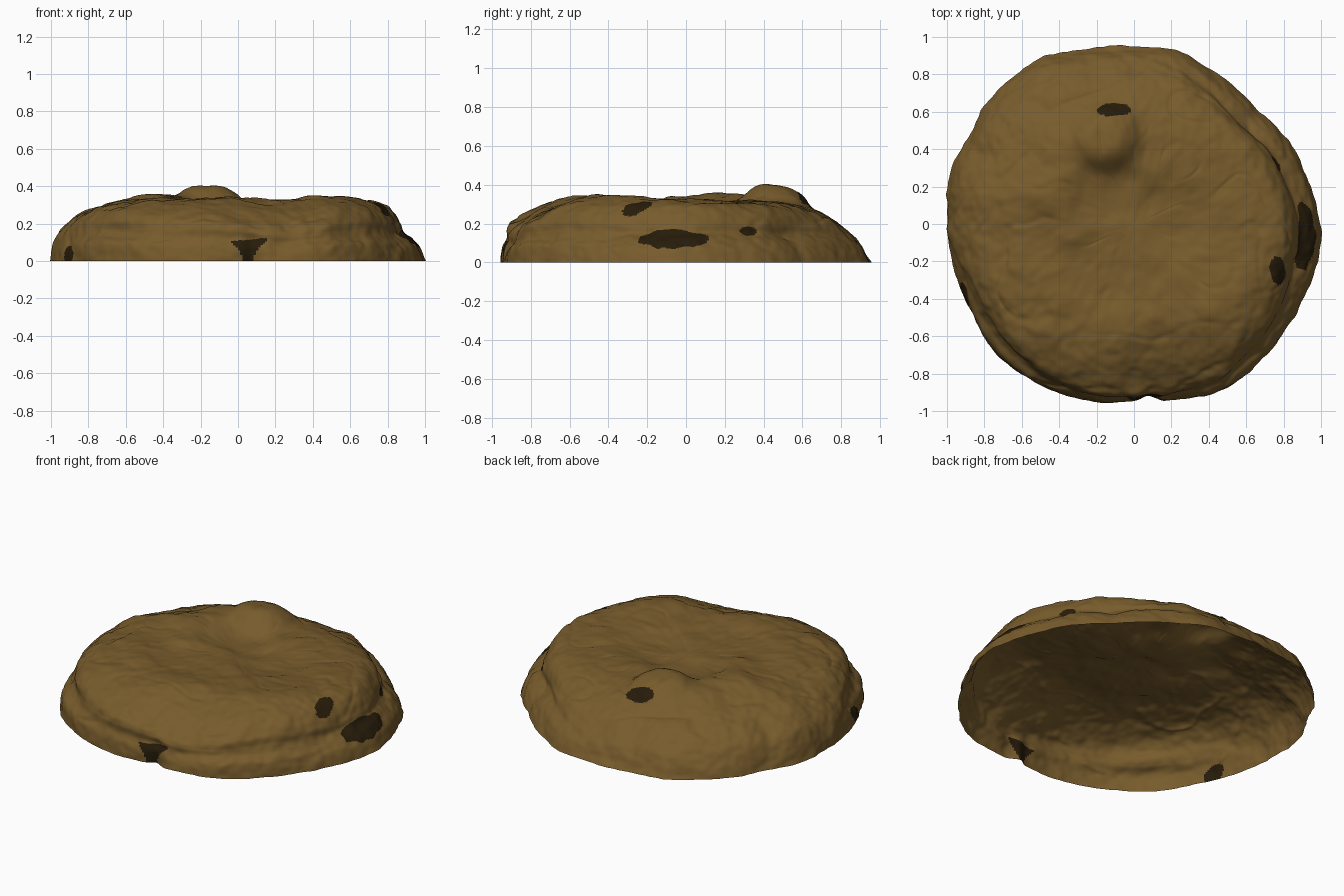
import bpy
import bmesh
import math
from mathutils import Vector, noise

cube = bpy.data.objects.get("Cube")
if cube:
    bpy.data.objects.remove(cube, do_unlink=True)

SEGMENTS = 480
STEPS = 14  # rings between two profile points

# Footprint radius, counter-clockwise from +x in equal steps
OUTLINE = [1.0, .96, .94, .9, .92, .95, .955, .97, 1.02, 1.02, 1.0, 1.02,
           1.0, .99, .99, 1.01, 1.0, .98, .955, .975, 1.01, 1.0, .99, 1.0]

# Side profiles (radius fraction, height) from centre to rim
LEFT = [(0, .31), (.3, .315), (.6, .33), (.77, .305), (.83, .265),
        (.87, .2), (.885, .155), (.93, .12), (.97, .07), (1, 0)]
BACK_LEFT = [(0, .31), (.3, .315), (.6, .31), (.73, .29), (.815, .255),
             (.86, .2), (.87, .15), (.93, .11), (.975, .06), (1, 0)]
BACK = [(0, .31), (.3, .325), (.6, .295), (.7, .26), (.8, .215),
        (.88, .155), (.93, .11), (.96, .07), (.98, .035), (1, 0)]
RIGHT = [(0, .31), (.3, .32), (.6, .32), (.75, .285), (.85, .245),
         (.91, .2), (.95, .155), (.975, .1), (.99, .05), (1, 0)]
STEPPED = [(0, .31), (.3, .315), (.6, .335), (.76, .315), (.86, .275),
           (.91, .22), (.92, .165), (.94, .13), (.985, .085), (1, 0)]
FRONT = [(0, .31), (.3, .315), (.58, .34), (.74, .31), (.86, .26),
         (.94, .22), (.968, .18), (.968, .135), (.99, .08), (1, 0)]
SIDES = [(0, LEFT), (45, BACK_LEFT), (90, BACK), (180, RIGHT),
         (225, STEPPED), (270, FRONT), (315, STEPPED), (360, LEFT)]

# Soft lumps and dips on top: x, y, size, height
LUMPS = [(-.14, .47, .16, .083), (-.34, .38, .15, .025), (-.43, .16, .14, .03),
         (-.33, -.03, .1, .02), (-.04, .16, .15, -.03), (.22, .02, .18, -.025),
         (.1, -.62, .1, -.012), (.5, -.4, .16, .01), (.27, -.84, .27, -.045),
         (-.6, -.4, .15, -.01)]

# Dark patches: centre and half-size
PATCHES = [((-.11, .61, .28), (.09, .037, .2)),
           ((.92, -.07, .12), (.15, .17, .052)),
           ((.77, -.25, .28), (.045, .08, .1)),
           ((.74, .32, .16), (.12, .04, .024)),
           ((-.905, -.38, .035), (.03, .1, .05))]


def catmull(a, b, c, d, t):
    return b + .5 * t * (c - a + t * (2*a - 5*b + 4*c - d + t * (3*(b - c) + d - a)))


def outline_radius(angle):
    f = (angle / math.tau * len(OUTLINE)) % len(OUTLINE)
    i = int(f)
    return catmull(*[OUTLINE[(i + k) % len(OUTLINE)] for k in (-1, 0, 1, 2)], f - i)


def profile_point(profile, u):
    last = len(profile) - 1
    i = min(int(u), last - 1)
    pts = [profile[min(max(i + k, 0), last)] for k in (-1, 0, 1, 2)]
    return Vector([catmull(*[p[axis] for p in pts], u - i) for axis in (0, 1)])


def side_point(angle, u):
    # Blend the two neighbouring side profiles
    degrees = math.degrees(angle)
    for (a, first), (b, second) in zip(SIDES, SIDES[1:]):
        if degrees < b:
            t = (degrees - a) / (b - a)
            t = t * t * (3 - 2 * t)
            return profile_point(first, u).lerp(profile_point(second, u), t)


def surface_point(angle, u):
    r, z = side_point(angle, u)
    r *= outline_radius(angle)
    x, y = r * math.cos(angle), r * math.sin(angle)
    rim = min(1, max(0, z / .08))
    top = min(1, max(0, z / .22))

    # Lumps, fine kneading marks and sparse wrinkles
    for cx, cy, size, height in LUMPS:
        d = ((x - cx)**2 + (y - cy)**2) / size**2
        z += height * math.exp(-d * d) * top
    p = Vector((x, y, z))
    rough = sum(noise.noise(p * f) * a for f, a in ((4, .01), (9, .008), (22, .004)))
    wave = noise.noise(Vector((r * 5, math.cos(angle) * 2, math.sin(angle) * 2)))
    wrinkle = .008 * math.exp(-(wave / .07)**2) * min(1, r * 2)
    z += (rough - wrinkle * .6) * rim
    swell = 1 + (rough * 1.1 - wrinkle * .4) * min(1, r)

    # Cleft in the front edge
    swell -= .045 * math.exp(-((x - .08) / .05)**2) * (y < -.7) * max(0, 1 - z / .25)
    return Vector((x * swell, y * swell, max(z, 0)))


def is_dark(p):
    wobble = 1 + .45 * noise.noise(p * 14)
    across = abs(p.x - .055)
    if p.y < -.7 and p.z < .115 + .1 * (p.x - .06) and across < min(.1, .03 + 6 * p.z**2):
        return True
    return any(sum(((p[k] - c[k]) / s[k])**2 for k in range(3)) < wobble for c, s in PATCHES)


def flat_material(name, colour):
    mat = bpy.data.materials.new(name)
    mat.use_nodes = True
    mat.diffuse_color = (*colour, 1)
    shader = next(n for n in mat.node_tree.nodes if n.type == 'BSDF_PRINCIPLED')
    shader.inputs["Base Color"].default_value = (*colour, 1)
    shader.inputs["Roughness"].default_value = .9
    return mat


# Open-bottomed dough shell built from concentric rings
bm = bmesh.new()
centre = bm.verts.new(surface_point(0, 0))
previous = None
for ring in range(1, (len(FRONT) - 1) * STEPS + 1):
    current = [bm.verts.new(surface_point(j / SEGMENTS * math.tau, ring / STEPS))
               for j in range(SEGMENTS)]
    for j in range(SEGMENTS):
        k = (j + 1) % SEGMENTS
        if previous:
            bm.faces.new((previous[j], current[j], current[k], previous[k]))
        else:
            bm.faces.new((centre, current[j], current[k]))
    previous = current
for v in previous:
    v.co.z = 0

# Dark patches by position
for face in bm.faces:
    face.smooth = True
    face.material_index = int(is_dark(face.calc_center_median()))

# Centre the footprint
low = [min(v.co[k] for v in bm.verts) for k in (0, 1)]
high = [max(v.co[k] for v in bm.verts) for k in (0, 1)]
middle = Vector(((low[0] + high[0]) / 2, (low[1] + high[1]) / 2, 0))
bmesh.ops.translate(bm, verts=bm.verts, vec=-middle)

mesh = bpy.data.meshes.new("dough_shell")
bm.to_mesh(mesh)
bm.free()
mesh.materials.append(flat_material("baked brown", (.185, .105, .025)))
mesh.materials.append(flat_material("dark brown", (.02, .0115, .003)))
shell = bpy.data.objects.new("dough_shell", mesh)
bpy.context.scene.collection.objects.link(shell)
